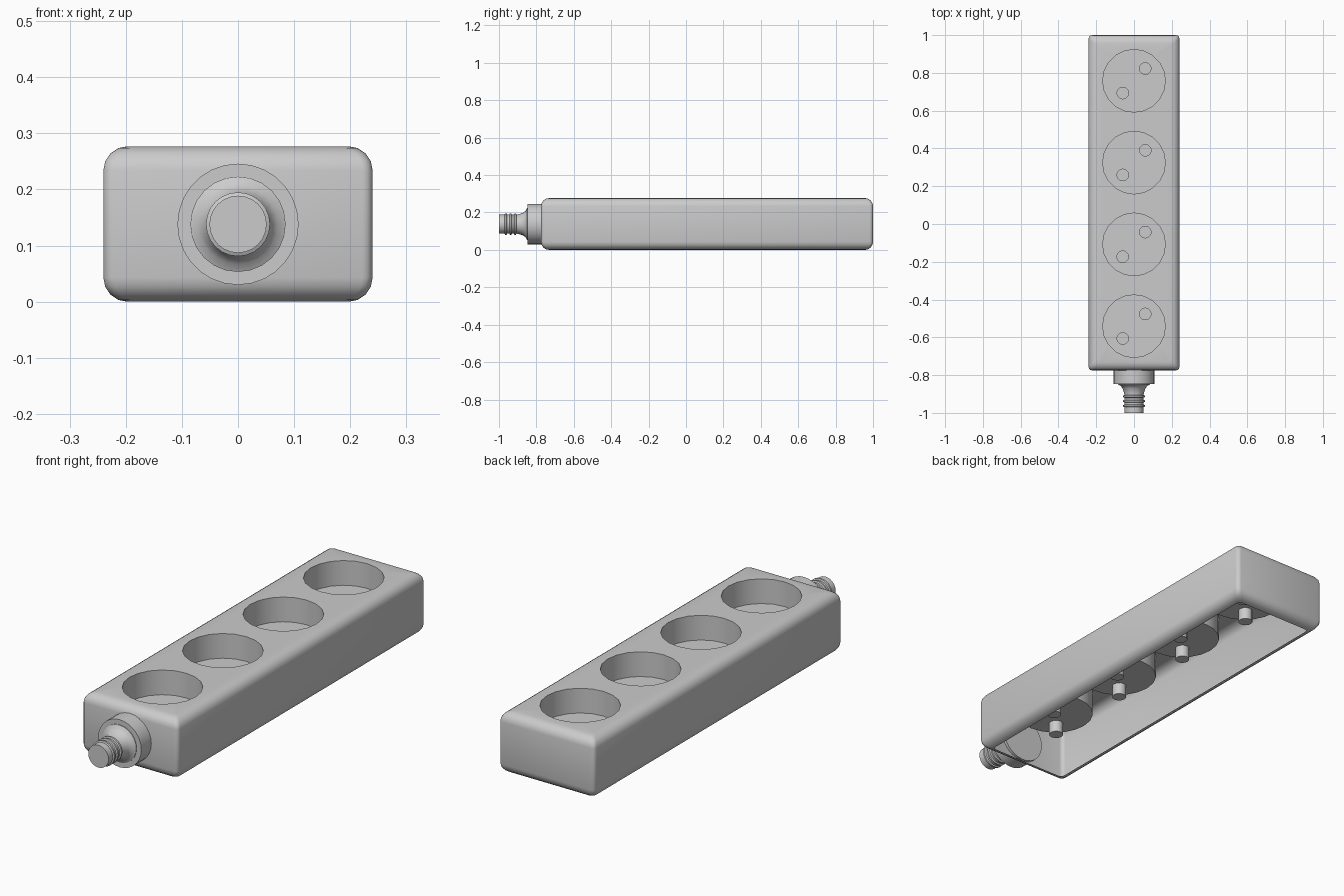
import bpy, bmesh, math
from mathutils import Vector

if "Cube" in bpy.data.objects:
    bpy.data.objects.remove(bpy.data.objects["Cube"])

TOP, FLOOR, PIN_END = 0.277, 0.165, 0.11
WELL_R, PIN_R = 0.166, 0.031
SOCKET_Y = [-0.541 + 0.433 * i for i in range(4)]
PINS = [(0.06, 0.065), (-0.06, -0.065)]


def circle(bm, cx, cy, z, r, n):
    return [bm.verts.new((cx + r * math.cos(2 * math.pi * i / n),
                          cy + r * math.sin(2 * math.pi * i / n), z)) for i in range(n)]


def bridge(bm, a, b):
    n = len(a)
    for i in range(n):
        j = (i + 1) % n
        bm.faces.new((a[i], a[j], b[j], b[i]))


def loop_edges(bm, ring):
    edges = []
    for i, v in enumerate(ring):
        w = ring[(i + 1) % len(ring)]
        edges.append(bm.edges.get((v, w)) or bm.edges.new((v, w)))
    return edges


def fill_with_holes(bm, rings):
    edges = [e for r in rings for e in loop_edges(bm, r)]
    bmesh.ops.triangle_fill(bm, edges=edges, use_beauty=True, normal=(0, 0, 1))


def finish(bm, name, up_z=None):
    bmesh.ops.recalc_face_normals(bm, faces=bm.faces[:])
    bm.normal_update()
    # open shells: make the flat face at height up_z look upwards
    if up_z is not None:
        flat = next(f for f in bm.faces if all(abs(v.co.z - up_z) < 1e-5 for v in f.verts))
        if flat.normal.z < 0:
            bmesh.ops.reverse_faces(bm, faces=bm.faces[:])
    mesh = bpy.data.meshes.new(name)
    bm.to_mesh(mesh)
    bm.free()
    obj = bpy.data.objects.new(name, mesh)
    bpy.context.collection.objects.link(obj)
    bpy.ops.object.select_all(action='DESELECT')
    obj.select_set(True)
    bpy.context.view_layer.objects.active = obj
    bpy.ops.object.shade_smooth_by_angle(angle=math.radians(35))
    return obj


def rounded_rect(bm, inset, z, r=0.018, seg=3):
    x1, y0, y1 = 0.24 - inset, -0.775 + inset, 1.0 - inset
    ring = []
    for k, (cx, cy) in enumerate([(x1 - r, y1 - r), (r - x1, y1 - r),
                                  (r - x1, y0 + r), (x1 - r, y0 + r)]):
        for i in range(seg + 1):
            a = math.pi / 2 * (k + i / seg)
            ring.append(bm.verts.new((cx + r * math.cos(a), cy + r * math.sin(a), z)))
    return ring


# Housing: rounded shell, open underneath, four holes in the top
bm = bmesh.new()
R = 0.043
profile = []
for i in range(5):
    a = math.pi / 2 * i / 4
    profile.append((R * (1 - math.sin(a)), R * (1 - math.cos(a))))
profile += [(d, TOP - z) for d, z in reversed(profile)]
rings = [rounded_rect(bm, d, z) for d, z in profile]
for a, b in zip(rings, rings[1:]):
    bridge(bm, a, b)
holes = [circle(bm, 0, y, TOP, WELL_R, 20) for y in SOCKET_Y]
fill_with_holes(bm, [rings[-1]] + holes)
finish(bm, "housing", TOP)

# Socket well: round cup with two closed pin sleeves below its floor
bm = bmesh.new()
rim = circle(bm, 0, 0, TOP, WELL_R, 20)
base = circle(bm, 0, 0, FLOOR, WELL_R, 20)
bridge(bm, rim, base)
pin_tops = [circle(bm, x, y, FLOOR, PIN_R, 12) for x, y in PINS]
fill_with_holes(bm, [base] + pin_tops)
for (x, y), ring in zip(PINS, pin_tops):
    end = circle(bm, x, y, PIN_END, PIN_R, 12)
    bridge(bm, ring, end)
    bm.faces.new(end)
well = finish(bm, "socket_well_1", FLOOR)
well.location.y = SOCKET_Y[0]
for i, y in enumerate(SOCKET_Y[1:], 2):
    copy = well.copy()
    copy.name = f"socket_well_{i}"
    copy.location.y = y
    bpy.context.collection.objects.link(copy)


def lathe_y(name, points, n):
    bm = bmesh.new()
    rings = []
    for r, y in points:
        rings.append([bm.verts.new((r * math.cos(2 * math.pi * i / n), y,
                                    0.138 + r * math.sin(2 * math.pi * i / n))) for i in range(n)])
    for a, b in zip(rings, rings[1:]):
        bridge(bm, a, b)
    bm.faces.new(rings[0])
    bm.faces.new(rings[-1])
    return finish(bm, name)


# Cable collar against the front wall
lathe_y("cable_collar", [(0.108, -0.762), (0.108, -0.847)], 28)

# Strain relief: flared root and ribbed sleeve
sleeve = [(0.085, -0.84), (0.085, -0.85), (0.071, -0.857), (0.061, -0.87), (0.055, -0.887), (0.051, -0.902)]
for y in (-0.913, -0.938, -0.963):
    sleeve += [(0.051, y + 0.007), (0.057, y + 0.004), (0.057, y - 0.004), (0.051, y - 0.007)]
sleeve += [(0.051, -1.0)]
lathe_y("strain_relief", sleeve, 24)
